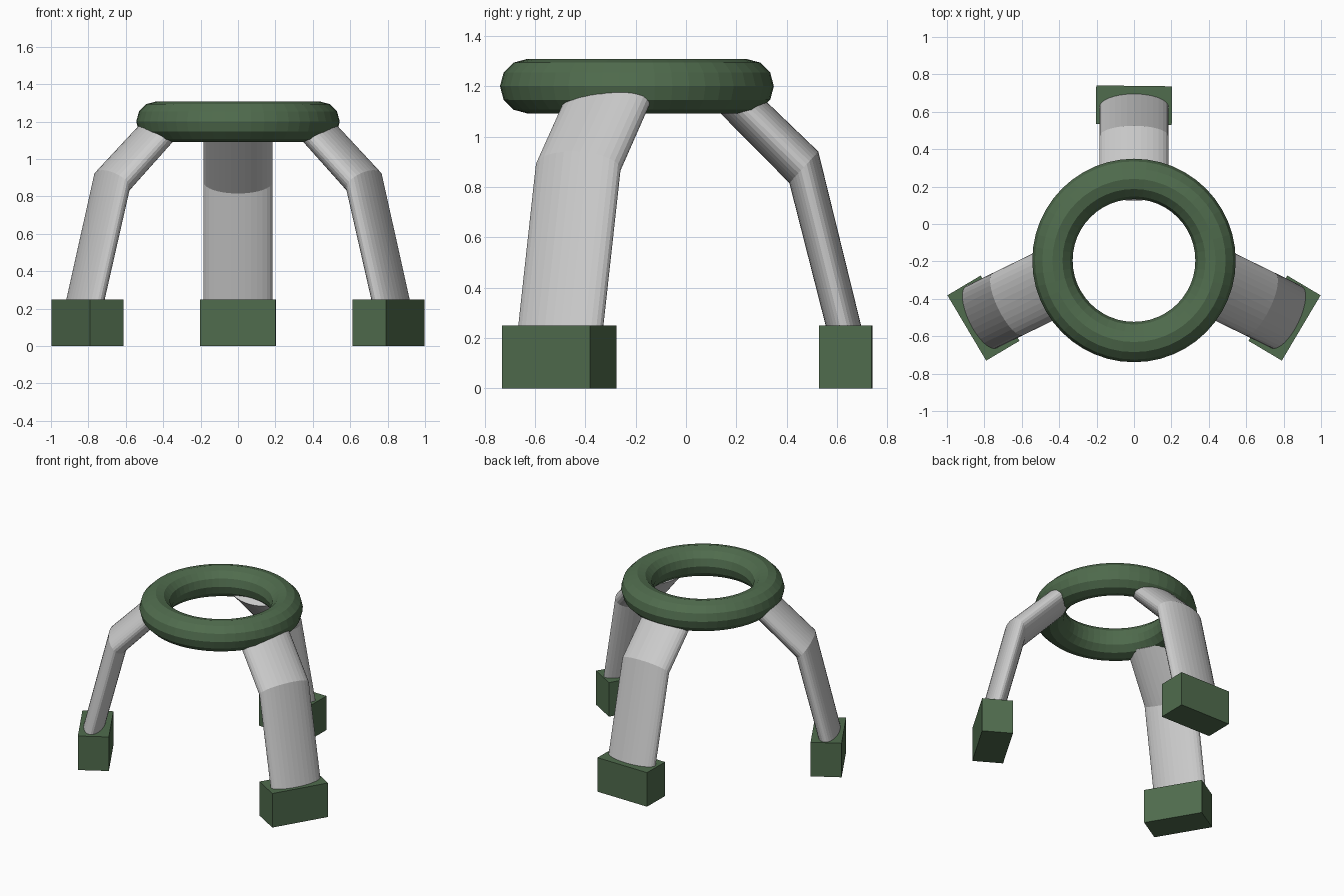
import bpy, bmesh
from math import cos, sin, pi, radians
from mathutils import Matrix, Vector

if "Cube" in bpy.data.objects:
    bpy.data.objects.remove(bpy.data.objects["Cube"])

green = bpy.data.materials.new("dark_green")
green.diffuse_color = (0.08, 0.15, 0.075, 1)
green.use_nodes = True
green.node_tree.nodes["Principled BSDF"].inputs["Base Color"].default_value = green.diffuse_color


def make_object(name, bm, material=None):
    bmesh.ops.recalc_face_normals(bm, faces=bm.faces)
    mesh = bpy.data.meshes.new(name)
    bm.to_mesh(mesh)
    bm.free()
    obj = bpy.data.objects.new(name, mesh)
    bpy.context.collection.objects.link(obj)
    if material:
        mesh.materials.append(material)
    return obj


# Bent oval leg: (outward offset, height, half-thickness vector) per section
SECTIONS = [
    (0.025, 0.15, (0.070, 0.0)),
    (-0.157, 0.878, (0.0575, 0.0625)),
    (-0.443, 1.16, (0.057, 0.056)),
]
HALF_WIDTH = 0.185
SIDES = 32


def leg(name, x, y, angle):
    """Leg standing at x, y and pointing outward along angle (degrees)."""
    bm = bmesh.new()
    loops = []
    for out, z, (du, dz) in SECTIONS:
        loop = []
        for i in range(SIDES):
            a = 2 * pi * i / SIDES
            loop.append(bm.verts.new((out + du * cos(a), HALF_WIDTH * sin(a), z + dz * cos(a))))
        loops.append(loop)
    for low, high in zip(loops, loops[1:]):
        for i in range(SIDES):
            j = (i + 1) % SIDES
            bm.faces.new((low[i], low[j], high[j], high[i]))
    bm.faces.new(loops[0])
    bm.faces.new(loops[-1])
    obj = make_object(name, bm)
    obj.location = (x, y, 0)
    obj.rotation_euler.z = radians(angle)


def foot(name, x, y, angle):
    bm = bmesh.new()
    bmesh.ops.create_cube(bm, size=1)
    bmesh.ops.scale(bm, vec=Vector((0.207, 0.406, 0.25)), verts=bm.verts)
    obj = make_object(name, bm, green)
    obj.location = (x, y, 0.125)
    obj.rotation_euler.z = radians(angle)


# Top ring
bpy.ops.mesh.primitive_torus_add(major_segments=48, minor_segments=12,
                                 major_radius=0.436, minor_radius=0.108,
                                 location=(0, -0.195, 1.2))
ring = bpy.context.object
ring.name = "top_ring"
ring.data.materials.append(green)

# Rear leg and foot
leg("rear_leg", 0, 0.625, 90)
foot("rear_foot", 0, 0.635, 89.3)

# Mirrored front legs and feet
for side, s in (("right", 1), ("left", -1)):
    leg(f"front_{side}_leg", s * 0.815, -0.497, -90 + s * 64)
    foot(f"front_{side}_foot", s * 0.805, -0.503, -90 + s * 59.3)
